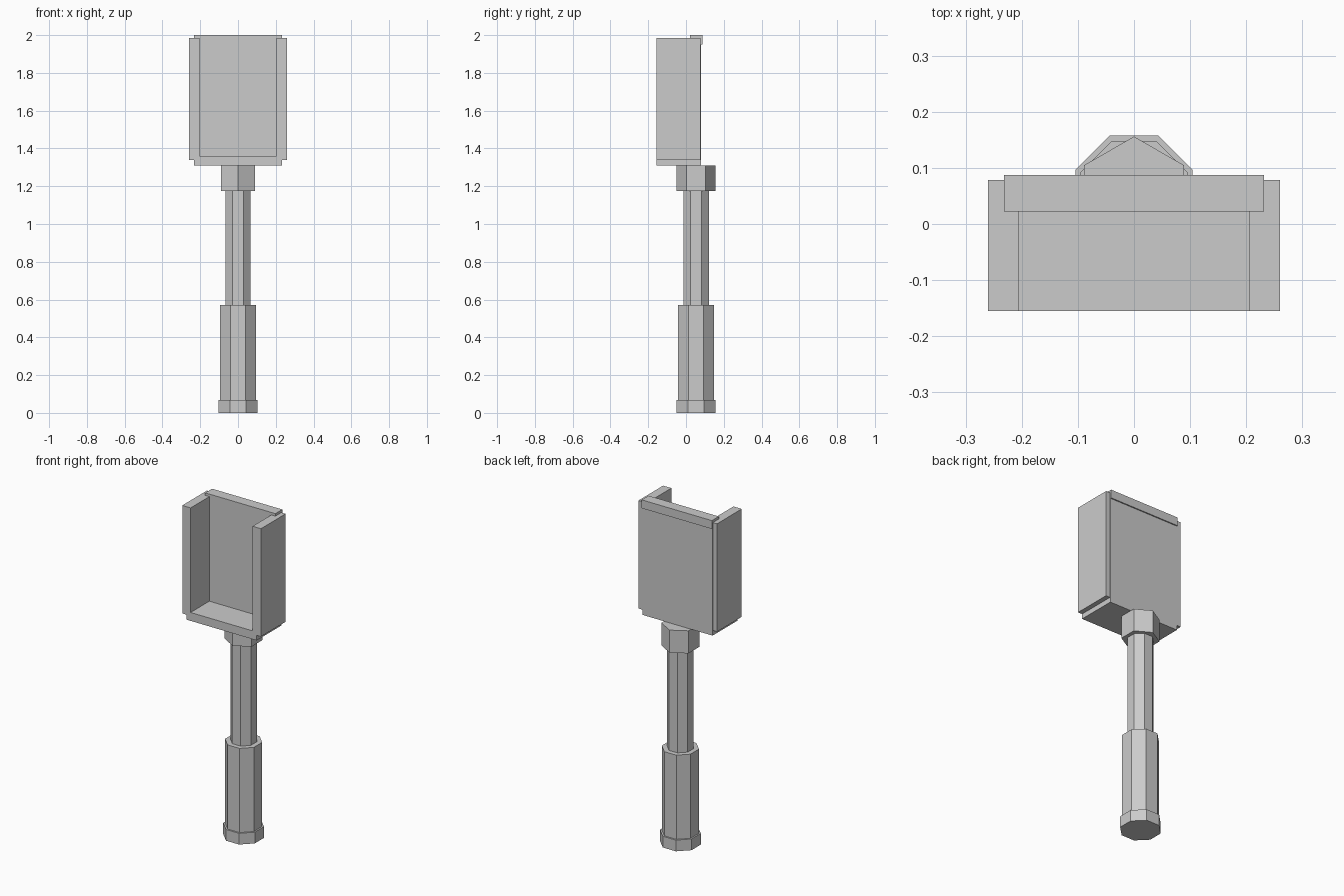
import bpy
import math

cube = bpy.data.objects.get("Cube")
if cube:
    bpy.data.objects.remove(cube, do_unlink=True)

GREY = (0.6, 0.6, 0.6, 1.0)
grey = bpy.data.materials.new("plain_grey")
grey.use_nodes = True
grey.diffuse_color = GREY
grey.node_tree.nodes["Principled BSDF"].inputs["Base Color"].default_value = GREY


def finish(name):
    obj = bpy.context.object
    obj.name = name
    obj.data.materials.append(grey)
    bpy.ops.object.transform_apply(location=False, rotation=True, scale=True)
    return obj


def plate(name, x, y, z):
    """Box spanning the given (low, high) ranges."""
    spans = (x, y, z)
    bpy.ops.mesh.primitive_cube_add(size=1, location=[(a + b) / 2 for a, b in spans])
    bpy.context.object.scale = [b - a for a, b in spans]
    return finish(name)


def rod(name, sides, radius, bottom, top, turn=0.0):
    """Upright prism on the handle axis."""
    bpy.ops.mesh.primitive_cylinder_add(
        vertices=sides, radius=radius, depth=top - bottom,
        location=(0, 0.053, (bottom + top) / 2), rotation=(0, 0, turn))
    return finish(name)


# Handle: faceted cap, grip and shaft, with a hexagonal socket
eighth = math.pi / 8
rod("end_cap", 8, 0.113, 0.0, 0.067, eighth)
rod("grip", 8, 0.103, 0.067, 0.57, eighth)
rod("shaft", 8, 0.073, 0.57, 1.175, eighth)
rod("socket", 6, 0.103, 1.175, 1.31)

# Open scoop: back, floor, top lip and two side walls
plate("scoop_back", (-0.232, 0.232), (0.022, 0.08), (1.31, 1.95))
plate("scoop_lip", (-0.232, 0.232), (0.022, 0.087), (1.95, 2.0))
plate("scoop_floor", (-0.232, 0.232), (-0.155, 0.078), (1.31, 1.36))
for side, sign in (("left", 1), ("right", -1)):
    plate(side + "_wall", sorted((sign * 0.205, sign * 0.26)), (-0.155, 0.078), (1.34, 1.985))
